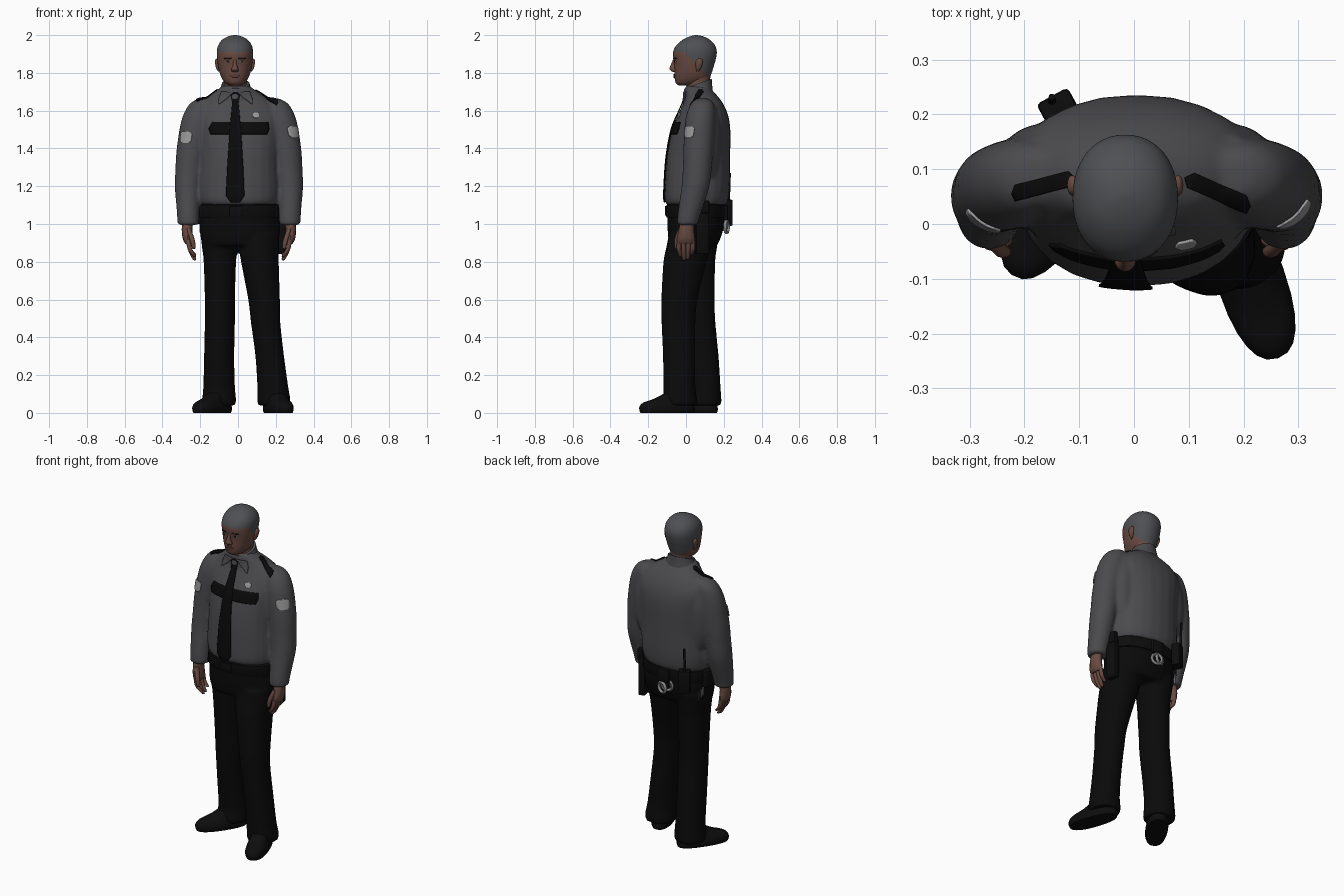
import bpy, bmesh, math
from mathutils import Vector
from mathutils.bvhtree import BVHTree

def material(name, r, g, b):
    m = bpy.data.materials.new(name)
    m.diffuse_color = (r, g, b, 1)
    return m

SHIRT = material("shirt grey", .07, .07, .076)
BLACK = material("black cloth", .003, .003, .003)
GEAR = material("black leather", .004, .004, .004)
SKIN = material("brown skin", .14, .068, .052)
HAIR = material("cropped hair grey", .078, .08, .087)
PATCH = material("pale patch", .32, .32, .32)
METAL = material("steel", .25, .25, .26)
LIP = material("lip brown", .095, .042, .036)
DARK = material("brow dark", .03, .018, .014)

def finish(name, bm, *mats):
    me = bpy.data.meshes.new(name)
    bmesh.ops.recalc_face_normals(bm, faces=bm.faces)
    bm.to_mesh(me)
    bm.free()
    ob = bpy.data.objects.new(name, me)
    for m in mats:
        me.materials.append(m)
    bpy.context.collection.objects.link(ob)
    return ob

def spline(rows, k):
    """Smoothly resample a list of tuples."""
    out = []
    for i in range(len(rows) - 1):
        a, b, c, d = rows[max(i-1, 0)], rows[i], rows[i+1], rows[min(i+2, len(rows)-1)]
        for s in range(k):
            t = s / k
            out.append([q + .5*t*(r-p + t*(2*p-5*q+4*r-w + t*(3*(q-r)+w-p)))
                        for p, q, r, w in zip(a, b, c, d)])
    return out + [list(rows[-1])]

def loft(name, rings, *mats, n=24, k=3, p=2.0, bm=None):
    """Skin horizontal superellipse rings (z, cx, cy, rx, ry)."""
    own = bm is None
    bm = bmesh.new() if own else bm
    prev, loops = None, []
    f = lambda c: math.copysign(abs(c) ** (2/p), c)
    for z, cx, cy, rx, ry in spline(rings, k):
        vs = [bm.verts.new((cx + rx*f(math.cos(2*math.pi*i/n)),
                            cy + ry*f(math.sin(2*math.pi*i/n)), z)) for i in range(n)]
        if prev:
            for i in range(n):
                bm.faces.new((prev[i], prev[(i+1) % n], vs[(i+1) % n], vs[i]))
        prev = vs
        loops.append(vs)
    bm.faces.new(loops[0])
    bm.faces.new(loops[-1])
    return finish(name, bm, *mats) if own else None

def mirror(rings, dx=.01):
    return [(r[0], dx - r[1], *r[2:]) for r in rings]

def fuse(name, parts, mat, voxel=.01):
    """Merge overlapping lofts into one smooth garment."""
    bm = bmesh.new()
    for rings, p in parts:
        loft("", rings, p=p, bm=bm)
    ob = finish(name, bm, mat)
    r = ob.modifiers.new("remesh", 'REMESH')
    r.mode, r.voxel_size, r.use_smooth_shade = 'VOXEL', voxel, True
    s = ob.modifiers.new("smooth", 'SMOOTH')
    s.iterations, s.factor = 6, .5
    return ob

def tree(ob):
    bpy.context.view_layer.update()
    return BVHTree.FromObject(ob, bpy.context.evaluated_depsgraph_get())

def plate(name, target, origin, u, v, rows, mat, m=8, lift=.004):
    """Thin plate draped on a surface; rows are (v, u_start, u_end)."""
    u, v, o = Vector(u).normalized(), Vector(v).normalized(), Vector(origin)
    nrm = u.cross(v)
    bm, prev = bmesh.new(), None
    for h, a, b in [[p + (q-p)*s/5 for p, q in zip(r0, r1)]
                    for r0, r1 in zip(rows, rows[1:]) for s in range(5)] + [rows[-1]]:
        vs = []
        for i in range(m + 1):
            pt = o + v*h + u*(a + (b-a)*i/m)
            hit = target.ray_cast(pt + nrm, -nrm)[0] or target.find_nearest(pt)[0]
            vs.append(bm.verts.new(hit + nrm*lift))
        if prev:
            for i in range(m):
                bm.faces.new((prev[i], prev[i+1], vs[i+1], vs[i]))
        prev = vs
    ob = finish(name, bm, mat)
    s = ob.modifiers.new("thickness", 'SOLIDIFY')
    s.thickness, s.offset = .005, 0
    return ob

def box(name, loc, size, mat, rot=0, bevel=.008):
    bm = bmesh.new()
    bmesh.ops.create_cube(bm, size=1)
    bmesh.ops.scale(bm, vec=size, verts=bm.verts)
    bmesh.ops.bevel(bm, geom=bm.edges[:], offset=bevel, segments=2, affect='EDGES', profile=.5)
    ob = finish(name, bm, mat)
    ob.location, ob.rotation_euler = loc, (0, 0, rot)
    return ob

# Shirt: torso, sleeves, and shoulder blades that bridge back and arm
torso = [(1.10, .005, .055, .2, .155), (1.125, .005, .055, .212, .168), (1.2, .005, .06, .218, .172),
         (1.35, .005, .066, .212, .168), (1.5, .005, .08, .225, .155), (1.58, .003, .09, .225, .132),
         (1.64, 0, .09, .19, .105), (1.68, -.005, .08, .145, .085), (1.71, -.01, .065, .1, .072),
         (1.73, -.012, .06, .075, .066)]
arm = [(1.665, -.175, .088, .03, .03), (1.635, -.19, .086, .068, .062), (1.55, -.212, .076, .088, .08),
       (1.4, -.245, .066, .08, .08), (1.3, -.256, .06, .075, .077), (1.2, -.265, .05, .07, .074),
       (1.1, -.265, .028, .062, .066), (1.03, -.264, .012, .058, .058), (.995, -.264, .008, .055, .054)]
blade = [(1.62, -.15, .115, .06, .05), (1.5, -.165, .118, .075, .065), (1.35, -.17, .115, .07, .06), (1.25, -.16, .11, .05, .05)]
shirt = fuse("shirt", [(torso, 2.2), (arm, 2), (mirror(arm), 2), (blade, 2), (mirror(blade), 2)], SHIRT)
st = tree(shirt)

# Trousers
hips = [(1.11, .008, .05, .198, .145), (1.0, .01, .052, .212, .15), (.93, .01, .045, .208, .14), (.885, .01, .04, .195, .125)]
leg_l = [(.95, -.1, .06, .1, .115), (.87, -.096, .057, .094, .107), (.8, -.096, .055, .086, .1), (.6, -.096, .06, .08, .092),
         (.48, -.096, .066, .08, .09), (.3, -.1, .085, .08, .088), (.14, -.1, .1, .084, .083), (.07, -.1, .1, .09, .088),
         (.04, -.1, .1, .088, .088)]
leg_r = [(.95, .115, .03, .104, .12), (.87, .112, .012, .105, .118), (.8, .116, -.005, .1, .115), (.6, .138, -.035, .084, .096),
         (.48, .146, -.04, .078, .09), (.3, .168, -.036, .076, .086), (.14, .184, -.035, .082, .085), (.07, .19, -.03, .088, .09),
         (.04, .19, -.03, .086, .09)]
fuse("trousers", [(hips, 2.2), (leg_l, 2.1), (leg_r, 2.1)], BLACK)

# Shoes, turned outward
shoe = [(0, 0, 0, .056, .148), (.015, 0, 0, .062, .153), (.035, 0, 0, .062, .151), (.055, 0, .008, .056, .138),
        (.075, 0, .035, .05, .105), (.11, 0, .07, .046, .07)]
for side, loc, turn in (("left", (-.137, .034, 0), -34), ("right", (.213, -.1, 0), 19)):
    s = loft(side + "_shoe", shoe, GEAR, p=2.4)
    s.location, s.rotation_euler = loc, (0, 0, math.radians(turn))

# Hands: palm, four fingers, thumb
palm = [(1.03, -.264, .006, .03, .034), (.97, -.27, .002, .028, .04), (.92, -.266, 0, .026, .047), (.895, -.26, 0, .018, .044)]
digits = [[(.915, -.264, -.036 + .024*i, .012, .012), (.865, -.254, -.037 + .024*i, .012, .012),
           (e + .008, -.232, -.03 + .02*i, .01, .01), (e, -.229, -.029 + .02*i, .004, .004)]
          for i, e in enumerate((.825, .808, .812, .835))]
digits.append([(.975, -.262, -.028, .012, .014), (.92, -.243, -.048, .013, .013), (.875, -.234, -.05, .01, .01), (.868, -.234, -.05, .004, .004)])
for side, fn in (("left", list), ("right", mirror)):
    bm = bmesh.new()
    for d in [palm] + digits:
        loft("", fn(d), n=12, bm=bm)
    finish(side + "_hand", bm, SKIN)

# Neck and head, hair chosen by height falling toward the nape
loft("neck", [(1.66, -.013, .065, .066, .062), (1.74, -.014, .065, .06, .062), (1.8, -.015, .07, .065, .06)], SKIN)
X = -.016
head = loft("head", [(z, X, (a+b)/2, r, (b-a)/2) for z, a, b, r in (
    (1.732, -.035, .03, .025), (1.745, -.053, .08, .05), (1.77, -.06, .122, .069), (1.8, -.061, .136, .081),
    (1.835, -.062, .147, .089), (1.87, -.066, .157, .094), (1.91, -.068, .163, .096), (1.945, -.052, .154, .089),
    (1.975, -.018, .127, .068), (1.993, .02, .092, .036), (2.0, .05, .06, .006))], SKIN, HAIR, n=48, k=5, p=2.15)
for f in head.data.polygons:
    c = f.center
    f.material_index = int(c.z > 1.91 - max(0, c.y + .01) * 1.0 and c.z > 1.75)
loft("nose", [(1.872, X, -.056, .008, .012), (1.84, X, -.066, .011, .016), (1.82, X, -.067, .019, .02),
              (1.81, X, -.062, .019, .016), (1.804, X, -.058, .01, .008)], SKIN, n=16)
ht = tree(head)
for s in (-1, 1):
    side = "left" if s < 0 else "right"
    c = X + s*.037
    plate(side + "_eyebrow", ht, (c, 0, 1.878), (1, 0, 0), (0, 0, 1), [(-.003, -.02, .02), (.004, -.017, .017)], DARK, lift=.001)
    plate(side + "_eye", ht, (c, 0, 1.86), (1, 0, 0), (0, 0, 1), [(-.004, -.007, .007), (0, -.013, .013), (.004, -.008, .008)], PATCH, lift=0)
    plate(side + "_pupil", ht, (c, 0, 1.86), (1, 0, 0), (0, 0, 1), [(-.005, -.005, .005), (.005, -.006, .006)], DARK, m=3, lift=.0015)
    loft(side + "_ear", [(1.808, X + s*.085, .062, .004, .006), (1.825, X + s*.091, .066, .009, .014),
                         (1.855, X + s*.096, .07, .01, .019), (1.87, X + s*.096, .072, .008, .015),
                         (1.876, X + s*.094, .072, .003, .006)], SKIN, n=14)
plate("lips", ht, (X, 0, 1.785), (1, 0, 0), (0, 0, 1), [(-.011, -.012, .012), (0, -.027, .027), (.009, -.012, .012)], LIP, lift=.003)

# Collar: band sheared up toward the nape, plus two points
collar = loft("collar_band", [(1.67, -.012, .062, .1, .08), (1.705, -.012, .062, .084, .076), (1.735, -.012, .064, .073, .072)], SHIRT, n=32)
for v in collar.data.vertices:
    v.co.z += (v.co.y - .04) * .36
FX, FZ = (1, 0, 0), (0, 0, 1)
for s in (-1, 1):
    rows = [(1.635, .085, .09), (1.665, .045, .088), (1.7, .008, .075)]
    plate("collar_point", st, (-.013, 0, 0), FX, FZ,
          [(z, *sorted((s*a, s*b))) for z, a, b in rows], SHIRT, lift=.009)

# Tie, chest band, badge
plate("chest_band", st, (0, 0, 0), FX, FZ, [(1.475, -.145, .155), (1.505, -.155, .165), (1.54, -.135, .16)], BLACK, m=24)
plate("tie", st, (-.014, 0, 0), FX, FZ, [(1.115, -.025, .025), (1.15, -.05, .048), (1.3, -.043, .042), (1.5, -.03, .03),
      (1.64, -.017, .017), (1.655, -.02, .02), (1.7, -.028, .028)], BLACK, lift=.006)
plate("badge", st, (.095, 0, 1.575), FX, FZ, [(-.014, -.008, .014), (0, -.02, .02), (.014, -.014, .012)], PATCH)

# Epaulettes and sleeve patches
plate("left_epaulette", st, (-.165, .07, 1.65), (.96, .24, 0), (-.24, .96, 0), [(-.014, -.057, .05), (0, -.06, .058), (.014, -.05, .05)], BLACK, m=12)
plate("right_epaulette", st, (.15, .06, 1.65), (.92, -.4, 0), (.4, .92, 0), [(-.015, -.05, .066), (0, -.062, .068), (.014, -.05, .055)], BLACK, m=12)
for side, o, u in (("left", (-.238, .066, 1.458), (.85, -.52, 0)), ("right", (.245, .045, 1.487), (.5, .86, 0))):
    plate(side + "_sleeve_patch", st, o, u, FZ, [(-.03, -.02, .02), (-.018, -.034, .034), (.02, -.036, .036), (.032, -.022, .022)], PATCH)

# Belt and its gear
loft("belt", [(1.035, .008, .052, .217, .154), (1.04, .008, .052, .22, .157), (1.1, .008, .052, .213, .156),
              (1.105, .008, .052, .206, .15)], GEAR, n=40, k=1, p=2.2)
box("buckle", (-.01, -.106, 1.07), (.07, .012, .05), GEAR, bevel=.004)
box("holster", (.228, .085, .96), (.04, .07, .24), GEAR, .2)
box("holster_grip", (.235, .1, 1.09), (.03, .045, .07), GEAR, .2)
box("side_pouch", (-.205, .08, 1.05), (.035, .07, .1), GEAR, -.2)
box("radio", (-.138, .212, 1.06), (.065, .05, .14), GEAR, .5)
loft("antenna", [(1.12, -.15, .225, .008, .008), (1.27, -.15, .232, .006, .006)], GEAR, n=10)
box("cuff_case", (.005, .21, 1.06), (.08, .025, .08), GEAR)
for i, dx in enumerate((-.015, .012)):
    bpy.ops.mesh.primitive_torus_add(major_radius=.03, minor_radius=.009, major_segments=24, minor_segments=8,
                                     location=(dx, .205 + .01*i, 1.0 - .015*i), rotation=(math.pi/2, 0, .3 - .6*i))
    bpy.context.object.name = "handcuff"
    bpy.context.object.data.materials.append(METAL)
for i in range(3):
    box("key", (-.2 + .008*i, .12 + .008*i, .98 - .012*i), (.007, .01, .05), METAL, .4*i, .002)

# Smooth shading with crisp edges
for ob in bpy.context.scene.objects:
    ob.select_set(True)
bpy.context.view_layer.objects.active = shirt
bpy.ops.object.shade_smooth_by_angle(angle=math.radians(45))
